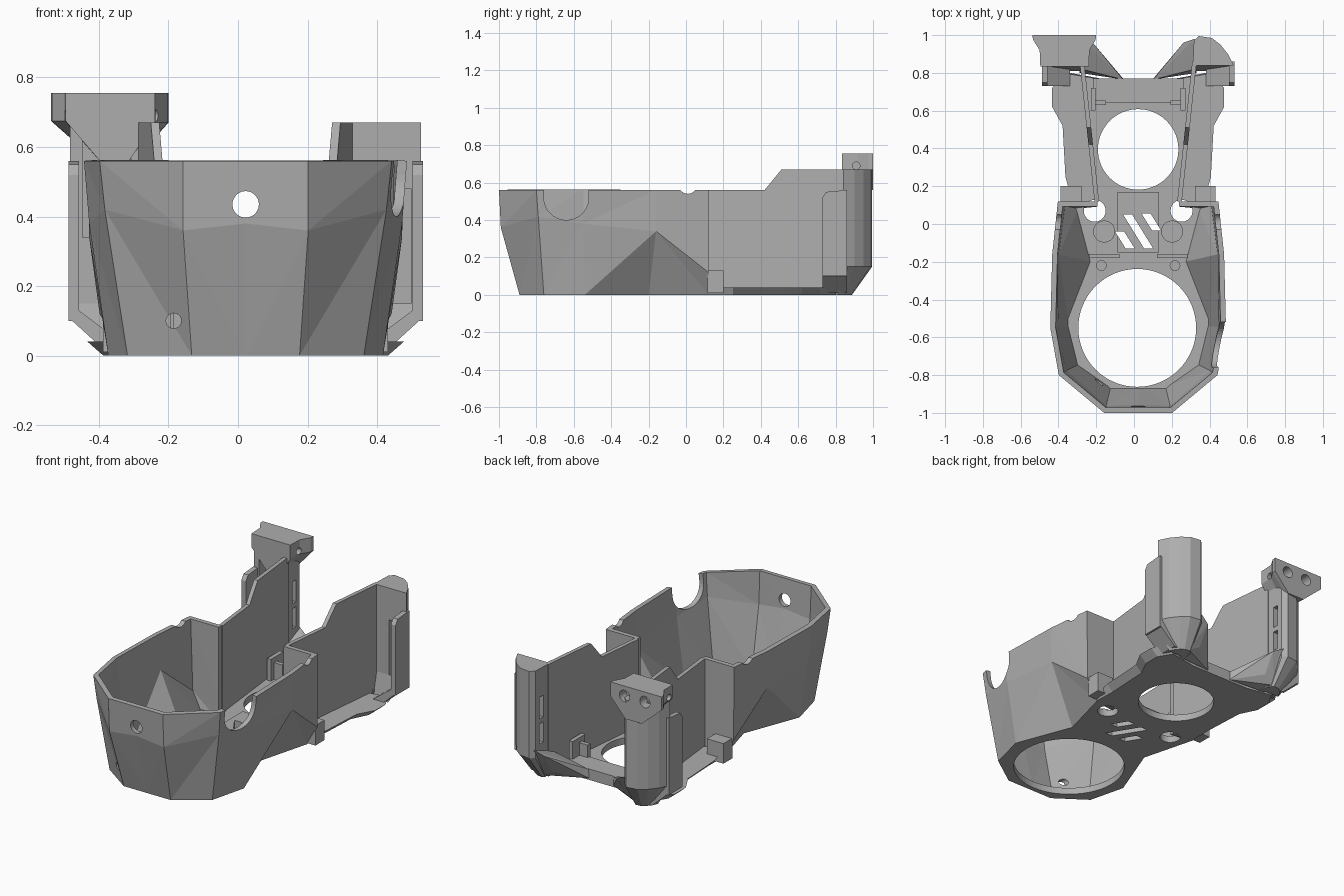
import bpy, bmesh, math
from mathutils import Vector, Matrix

AX = 0.022  # x of the symmetry axis

old = bpy.data.objects.get("Cube")
if old:
    bpy.data.objects.remove(old)

grey = bpy.data.materials.new("plain_grey")
grey.use_nodes = True
grey.diffuse_color = (0.42, 0.42, 0.42, 1)
grey.node_tree.nodes["Principled BSDF"].inputs["Base Color"].default_value = grey.diffuse_color


def finish(name, bm, recalc=True):
    if recalc:
        bmesh.ops.recalc_face_normals(bm, faces=bm.faces)
    me = bpy.data.meshes.new(name)
    bm.to_mesh(me)
    bm.free()
    me.materials.append(grey)
    ob = bpy.data.objects.new(name, me)
    ob.location.x = AX
    bpy.context.collection.objects.link(ob)
    return ob


def loft(name, rings, s=1):
    """Solid through matching rings of points, s=-1 mirrors it."""
    bm = bmesh.new()
    rows = [[bm.verts.new((p[0] * s, p[1], p[2])) for p in r] for r in rings]
    n = len(rows[0])
    for a, b in zip(rows, rows[1:]):
        for i in range(n):
            j = (i + 1) % n
            bm.faces.new((a[i], a[j], b[j], b[i]))
    bm.faces.new(rows[0])
    bm.faces.new(rows[-1])
    return finish(name, bm)


def prism(name, poly, z0, z1, s=1):
    return loft(name, [[(x, y, z) for x, y in poly] for z in (z0, z1)], s)


def box(name, x, y, z, s=1):
    return prism(name, [(x[0], y[0]), (x[1], y[0]), (x[1], y[1]), (x[0], y[1])], z[0], z[1], s)


def cyl(name, center, r, depth, axis="Z", seg=40):
    bm = bmesh.new()
    rot = {"Z": Matrix(), "X": Matrix.Rotation(math.pi / 2, 4, "Y"),
           "Y": Matrix.Rotation(math.pi / 2, 4, "X")}[axis]
    bmesh.ops.create_cone(bm, cap_ends=True, segments=seg, radius1=r, radius2=r, depth=depth,
                          matrix=Matrix.Translation(Vector(center)) @ rot)
    return finish(name, bm)


def hull(name, pts, s=1):
    bm = bmesh.new()
    for p in pts:
        bm.verts.new((p[0] * s, p[1], p[2]))
    bmesh.ops.convex_hull(bm, input=bm.verts)
    return finish(name, bm)


def apply(ob, mod):
    bpy.context.view_layer.objects.active = ob
    bpy.ops.object.modifier_apply(modifier=mod.name)


def cut(ob, *cutters):
    for c in cutters:
        c.hide_render = True
        m = ob.modifiers.new("cut", "BOOLEAN")
        m.operation, m.solver, m.object = "DIFFERENCE", "EXACT", c
        apply(ob, m)
        bpy.data.objects.remove(c)


# Faceted front bowl: (bottom, middle, top) at each corner, half of it
H = 0.56
stations = [
    ((0, -0.89, 0), (0, -0.99, 0.38), (0, -1, H)),
    ((0.155, -0.89, 0), (0.18, -0.99, 0.36), (0.18, -1, H)),
    ((0.34, -0.76, 0), (0.405, -0.79, 0.42), (0.42, -0.8, H)),
    ((0.395, -0.54, 0), (0.45, -0.55, 0.38), (0.465, -0.55, H)),
    ((0.265, -0.2, 0), (0.45, -0.16, 0.34), (0.455, -0.16, H)),
    ((0.35, 0.12, 0), (0.42, 0.12, 0.12), (0.425, 0.12, H)),
    ((0.215, 0.12, 0), (0.215, 0.12, 0.12), (0.215, 0.12, H)),
]
APEX = 4
bm = bmesh.new()
cols = [[bm.verts.new(p) for p in st] for st in stations]
for i, (a, b) in enumerate(zip(cols, cols[1:])):
    for k in (0, 1):
        if i < APEX:
            tris = (a[k], b[k], b[k + 1]), (a[k], b[k + 1], a[k + 1])
        else:
            tris = (a[k], b[k], a[k + 1]), (b[k], b[k + 1], a[k + 1])
        for t in tris:
            bm.faces.new(t)
bowl = finish("front_bowl", bm, recalc=False)
m = bowl.modifiers.new("mirror", "MIRROR")
apply(bowl, m)
m = bowl.modifiers.new("wall", "SOLIDIFY")
m.thickness, m.offset, m.use_even_offset = 0.028, -1, True
apply(bowl, m)
cut(bowl,
    cyl("notch_round", (0.45, -0.64, 0.52), 0.12, 0.3, "X"),
    box("notch_top", (0.3, 0.6), (-0.76, -0.52), (0.52, 0.7)),
    cyl("rim_dip", (0, 0.01, 0.59), 0.05, 1.2, "X"),
    cyl("front_hole", (0, -1, 0.435), 0.038, 0.3, "Y"),
    cyl("low_hole", (-0.207, -0.9, 0.1), 0.022, 0.4, "Y", 20))

# Floor plate with waist, flared flange and holes
edge = [(0.155, -0.89), (0.34, -0.76), (0.395, -0.54), (0.265, -0.2), (0.35, 0.12),
        (0.385, 0.25), (0.4, 0.52), (0.455, 0.62), (0.455, 0.72), (0.4, 0.8), (0.22, 0.77)]
outline = edge + [(-x, y) for x, y in reversed(edge)]
floor = loft("floor_plate", [
    [(x * (0.9 if y > 0.2 else 1), y, 0) for x, y in outline],
    [(x, y, 0.04) for x, y in outline]])
cut(floor,
    cyl("large_opening", (-0.005, -0.55, 0), 0.312, 0.3, seg=64),
    cyl("rear_opening", (0, 0.395, 0), 0.213, 0.3, seg=64),
    cyl("hole_a", (0.23, 0.07, 0), 0.058, 0.3),
    cyl("hole_b", (-0.23, 0.07, 0), 0.058, 0.3))


def slot(cx, cy, h, w=0.024):
    k = 0.62 * h
    return prism("slot", [(cx - k - w, cy + h), (cx - k + w, cy + h),
                          (cx + k + w, cy - h), (cx + k - w, cy - h)], -0.1, 0.2)


# Raised centre pad with slanted vents running through the floor
pad = box("centre_pad", (-0.11, 0.11), (-0.15, 0.17), (0.02, 0.055))
for ob in (floor, pad):
    cut(ob, slot(0, -0.04, 0.09), slot(-0.07, -0.085, 0.045), slot(0.07, 0.01, 0.045))

# Lip behind the rear opening
box("rear_lip", (-0.24, 0.24), (0.64, 0.77), (0.02, 0.065))

# Paired parts
for s, side in ((1, "left"), (-1, "right")):
    # Upright wall, splaying toward the back
    prof = [(0.12, 0), (0.86, 0), (0.86, 0.67), (0.51, 0.67), (0.42, H), (0.12, H)]
    loft(side + "_rear_wall",
         [[(0.207 + t + (y - 0.12) * 0.107, y, z) for y, z in prof] for t in (0, 0.024)], s)

    box(side + "_step_block", (0.3, 0.41), (0.115, 0.2), (0.01, 0.13), s)
    cyl(side + "_boss", (s * 0.18, -0.04, 0.035), 0.058, 0.03)
    cyl(side + "_pin_boss", (s * 0.195, -0.22, 0.035), 0.028, 0.04)
    box(side + "_cross_rib", (0.1, 0.26), (-0.18, -0.16), (0.03, 0.075), s)

    # Clip beside the rear opening
    box(side + "_clip_post", (0.225, 0.25), (0.6, 0.72), (0.03, 0.17), s)
    box(side + "_clip_arm", (0.17, 0.25), (0.63, 0.655), (0.03, 0.14), s)

    # Rounded post on a tapered foot
    plan = [(0.29, 0.84), (0.295, 0.97), (0.32, 0.995), (0.39, 0.985), (0.435, 0.95),
            (0.475, 0.9), (0.505, 0.84)]
    foot = [(0.3 + (x - 0.3) * 0.5, 0.78 + (y - 0.78) * 0.5, 0) for x, y in plan]
    post = loft(side + "_post", [foot] + [[(x, y, z) for x, y in plan] for z in (0.15, 0.67)], s)
    if s > 0:
        pocket = box("pocket", (0.39, 0.475), (0.7, 0.9), (0.15, 0.48), s)
    else:
        pocket = box("pocket", (0.33, 0.47), (0.7, 0.9), (0.34, 0.65), s)
    cut(post, pocket,
        box("slot_low", (0.2, 0.38), (0.9, 0.935), (0.22, 0.34), s),
        box("slot_high", (0.2, 0.38), (0.9, 0.935), (0.37, 0.5), s))

    # Outer wing in front of the post
    wing = [(0.73, 0.1), (0.73, 0.52), (0.75, 0.55), (0.86, H), (0.86, 0.1)]
    loft(side + "_wing", [[(x, y, z) for y, z in wing] for x in (0.48, 0.51)], s)
    hull(side + "_wing_foot",
         [(x, y, z) for y in (0.73, 0.86)
          for x, z in ((0.36, 0.01), (0.4, 0.01), (0.51, 0.11), (0.48, 0.13), (0.36, 0.04))], s)

    # Sloped gusset joining floor, lip and post
    hull(side + "_gusset", [(0.08, 0.77, 0.01), (0.08, 0.765, 0.06), (0.24, 0.96, 0.17),
                            (0.3, 0.98, 0.2), (0.3, 0.82, 0.14), (0.31, 0.8, 0),
                            (0.31, 0.88, 0.01), (0.24, 0.89, 0.05)], s)

# Flared head on the right post, with eyelets
head_prof = [(-0.56, 0.755), (-0.222, 0.755), (-0.222, 0.67), (-0.32, H), (-0.43, H), (-0.56, 0.675)]
head = loft("post_head", [
    [(-0.385 + (x + 0.385) * k, y, z) for x, z in head_prof]
    for y, k in ((0.835, 0.76), (0.92, 0.78), (0.975, 0.98), (1.0, 1.0))])
cut(head,
    cyl("eyelet_a", (-0.45, 1, 0.695), 0.034, 0.12, "Y", 24),
    cyl("eyelet_b", (-0.315, 1, 0.695), 0.034, 0.12, "Y", 24),
    cyl("side_hole_a", (-0.25, 0.91, 0.69), 0.02, 0.12, "X", 20),
    cyl("side_hole_b", (-0.5, 0.87, 0.69), 0.02, 0.12, "X", 20))
